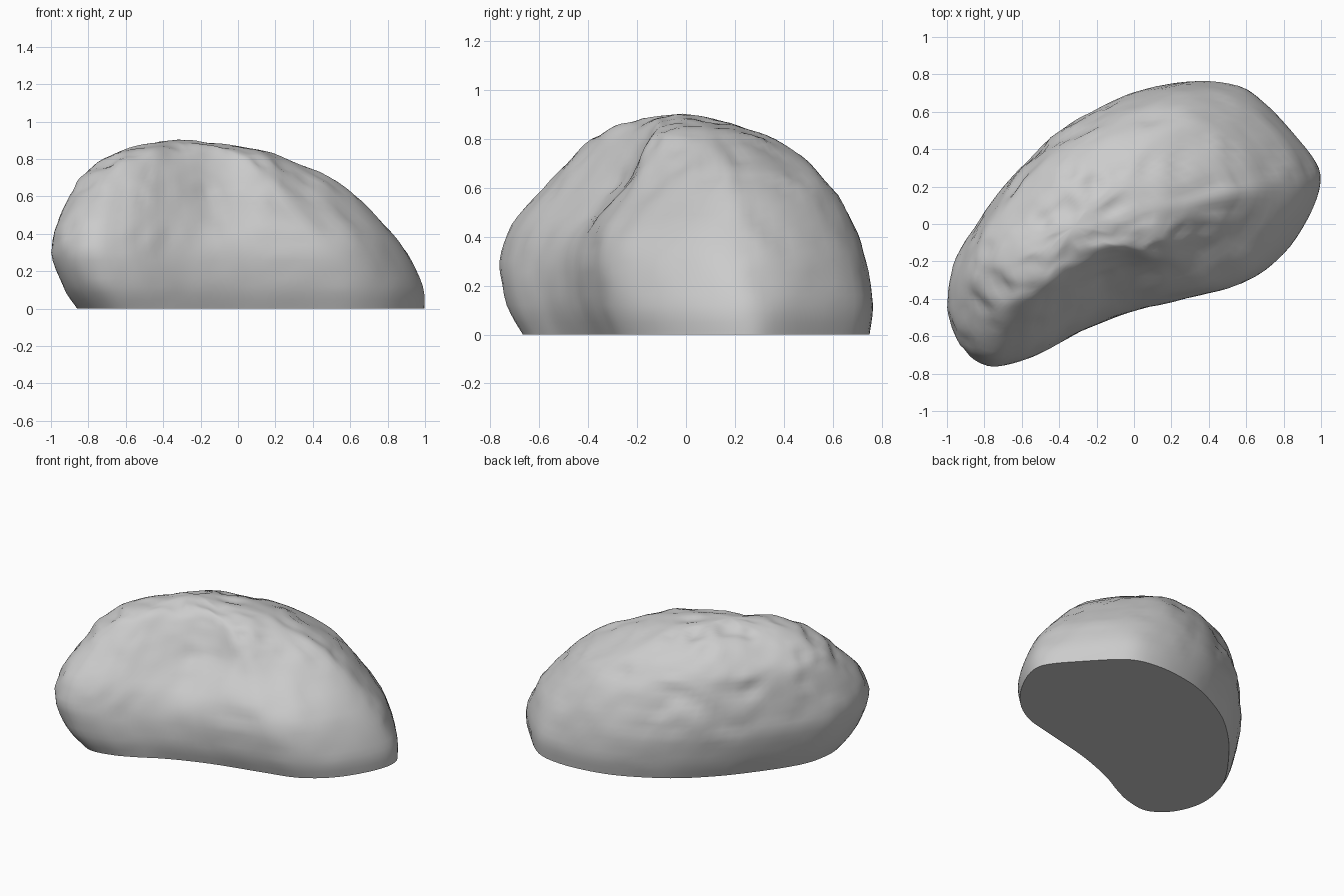
import bpy
import bmesh
import math
from mathutils import Vector, noise

cube = bpy.data.objects.get("Cube")
if cube:
    bpy.data.objects.remove(cube, do_unlink=True)

# Bean-shaped plan outline, counter-clockwise from the left end
OUTLINE = [(1, .21), (.96, .36), (.8, .58), (.6, .725), (.4, .765), (.2, .755),
           (0, .71), (-.2, .62), (-.4, .495), (-.6, .31), (-.75, .13),
           (-.88, -.05), (-.965, -.21), (-1, -.4), (-.975, -.55), (-.9, -.68),
           (-.77, -.76), (-.6, -.735), (-.45, -.67), (-.3, -.59), (-.1, -.51),
           (.1, -.45), (.4, -.38), (.61, -.32), (.79, -.19), (.93, .01)]

# Height, then x range and y range of the body at that height
LEVELS = [(0, -.86, 1, -.67, .75), (.12, -.94, .99, -.735, .762),
          (.3, -1, .9, -.765, .735), (.45, -.975, .78, -.72, .68),
          (.6, -.9, .62, -.585, .595), (.7, -.84, .48, -.5, .5),
          (.8, -.72, .28, -.39, .36), (.85, -.6, .11, -.3, .25),
          (.88, -.51, -.08, -.21, .13), (.895, -.42, -.22, -.1, .06)]


def spline(points, steps, closed):
    """Catmull-Rom resampling of a list of tuples."""
    pts = [Vector(p) for p in points]
    n = len(pts)
    pick = (lambda i: pts[i % n]) if closed else (lambda i: pts[max(0, min(n - 1, i))])
    out = []
    for i in range(n if closed else n - 1):
        a, b, c, d = (pick(i + k) for k in (-1, 0, 1, 2))
        for s in range(steps):
            t = s / steps
            out.append(b + (c - a) * t / 2 + (a * 2 - b * 5 + c * 4 - d) * t * t / 2
                       + (b * 3 - a - c * 3 + d) * t ** 3 / 2)
    return out if closed else out + [pts[-1]]


def bump(u, v, centre_u, centre_v, width_u, width_v):
    """Soft weight that fades away from a centre."""
    return math.exp(-((u - centre_u) / width_u) ** 2 - ((v - centre_v) / width_v) ** 2)


def weathered(p):
    """Shift a surface point by rock-like noise, rougher towards the top."""
    out = Vector((p.x + .2, p.y, p.z - .3)).normalized()
    rough = min(1, p.z / .5)
    lump = noise.noise(p * 4) * .014
    chip = noise.noise(p * 9) * .01
    pit = max(0, abs(noise.noise(p * 7 + Vector((3, 1, 5)))) - .25) * -.04
    q = p + out * (lump + chip + pit) * rough
    # Shallow hollow in the front, deepest near the upper middle
    if p.y < 0:
        near = bump(p.x, p.z, -.1, .64, .23, .24)
        q.y += .085 * near * min(1, -p.y / .2)
    # Rear left corner tucked under, front left shoulder worn back
    tuck = .03 * bump(p.x, p.y, .85, .58, .25, .25) * max(0, 1 - p.z / .3)
    worn = .055 * bump(p.x, p.y, .38, -.18, .24, .22) * bump(p.z, 0, .66, 0, .25, 1)
    q += Vector((-1, -1, 0)) * tuck + Vector((-1, 1, 0)) * worn
    return q


# Stack the outline in rings and close both ends
bm = bmesh.new()
plan = spline(OUTLINE, 4, True)
rings = []
for z, x0, x1, y0, y1 in (tuple(v) for v in spline(LEVELS, 4, False)):
    ring = []
    for p in plan:
        x = x0 + (p.x + 1) / 2 * (x1 - x0)
        y = y0 + (p.y + .765) / 1.53 * (y1 - y0)
        ring.append(bm.verts.new(weathered(Vector((x, y, z)))))
    rings.append(ring)
for low, high in zip(rings, rings[1:]):
    for i in range(len(low)):
        j = (i + 1) % len(low)
        bm.faces.new((low[i], low[j], high[j], high[i]))
bm.faces.new(rings[0][::-1])
peak = bm.verts.new((-.32, -.015, .903))
for i, v in enumerate(rings[-1]):
    bm.faces.new((v, rings[-1][(i + 1) % len(plan)], peak))
bm.normal_update()

mesh = bpy.data.meshes.new("boulder")
bm.to_mesh(mesh)
bm.free()
boulder = bpy.data.objects.new("boulder", mesh)
bpy.context.collection.objects.link(boulder)

# Plain grey stone
stone = bpy.data.materials.new("grey stone")
stone.use_nodes = True
colour = (.6, .6, .6, 1)
stone.diffuse_color = colour
stone.node_tree.nodes["Principled BSDF"].inputs["Base Color"].default_value = colour
mesh.materials.append(stone)

bpy.context.view_layer.objects.active = boulder
boulder.select_set(True)
bpy.ops.object.shade_smooth_by_angle(angle=math.radians(40))
